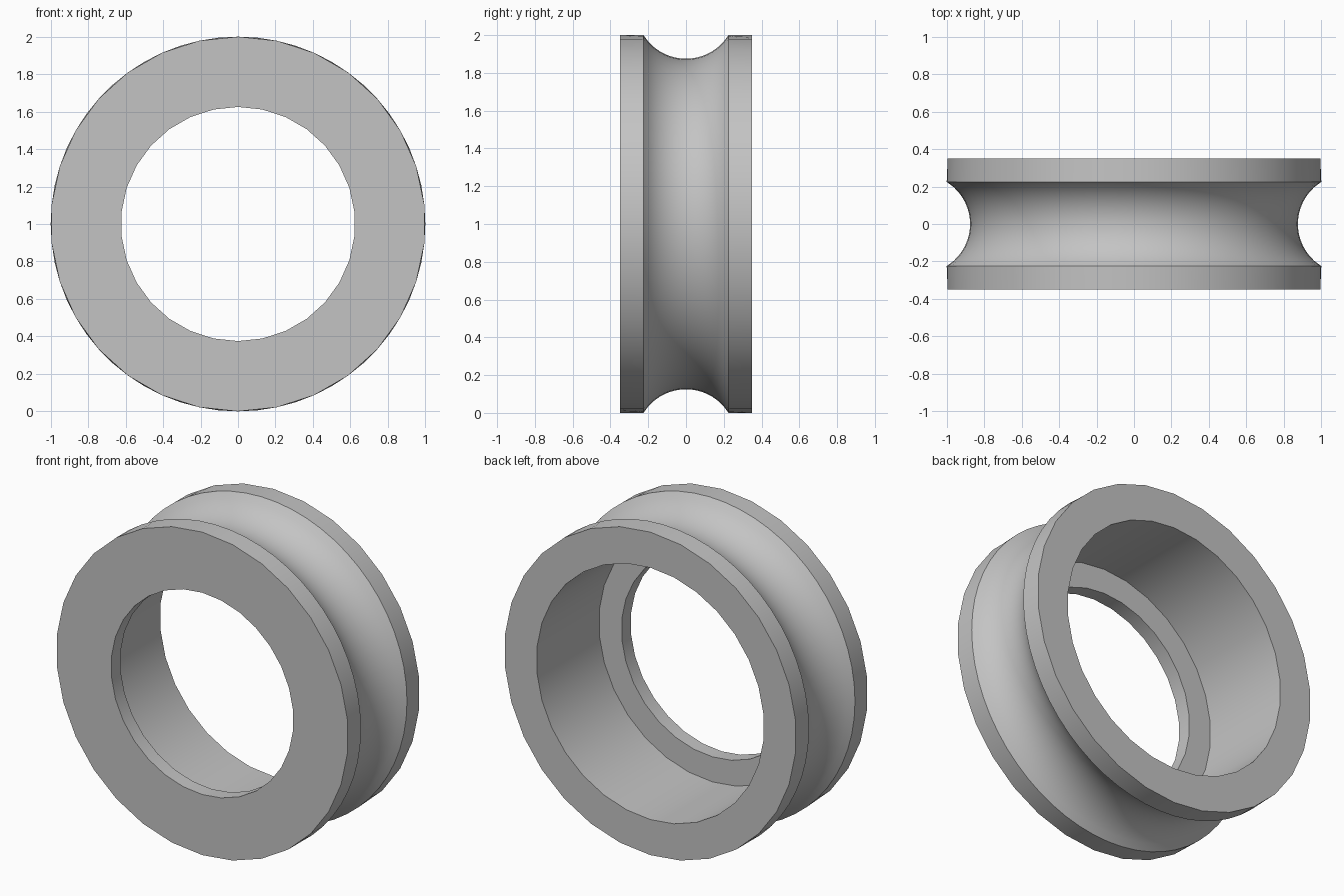
import bpy, bmesh
from math import sin, cos, pi, sqrt

cube = bpy.data.objects.get("Cube")
if cube:
    bpy.data.objects.remove(cube, do_unlink=True)

SIDES = 60            # fine rings; coarse rings have half as many sides
HALF = 0.35           # half width of the wheel
LIP = -HALF + 0.09    # inner face of the front lip
GROOVE, ARC, CENTRE, STEPS = 0.225, 0.265, 1.14, 16

# Plain grey material
grey = bpy.data.materials.new("plain_grey")
grey.use_nodes = True
colour = (0.55, 0.55, 0.55, 1)
grey.diffuse_color = colour
grey.node_tree.nodes["Principled BSDF"].inputs["Base Color"].default_value = colour

# Closed cross-section: (radius, y, coarse)
profile = [(0.625, LIP, True), (0.625, -HALF, True), (1, -HALF, True)]
for i in range(STEPS + 1):
    y = GROOVE * (2 * i / STEPS - 1)
    profile.append((CENTRE - sqrt(ARC ** 2 - y ** 2), y, False))
profile += [(1, HALF, True), (0.78, HALF, True), (0.78, LIP, True)]

# Revolve about the y axis; coarse rings put every other point on a chord
bm = bmesh.new()
rings = []
for radius, y, coarse in profile:
    ring = []
    for k in range(SIDES):
        a = 2 * pi * k / SIDES
        r = radius * cos(2 * pi / SIDES) if coarse and k % 2 else radius
        ring.append(bm.verts.new((r * sin(a), y, 1 + r * cos(a))))
    rings.append(ring)
for n, ring in enumerate(rings):
    after = rings[(n + 1) % len(rings)]
    for k in range(SIDES):
        j = (k + 1) % SIDES
        bm.faces.new((ring[k], ring[j], after[j], after[k]))
bmesh.ops.recalc_face_normals(bm, faces=bm.faces[:])

mesh = bpy.data.meshes.new("grooved_wheel")
bm.to_mesh(mesh)
bm.free()
mesh.materials.append(grey)
wheel = bpy.data.objects.new("grooved_wheel", mesh)
bpy.context.collection.objects.link(wheel)

# Smooth groove and bore, sharp rims
bpy.ops.object.select_all(action="DESELECT")
wheel.select_set(True)
bpy.context.view_layer.objects.active = wheel
bpy.ops.object.shade_smooth_by_angle(angle=pi / 6)
